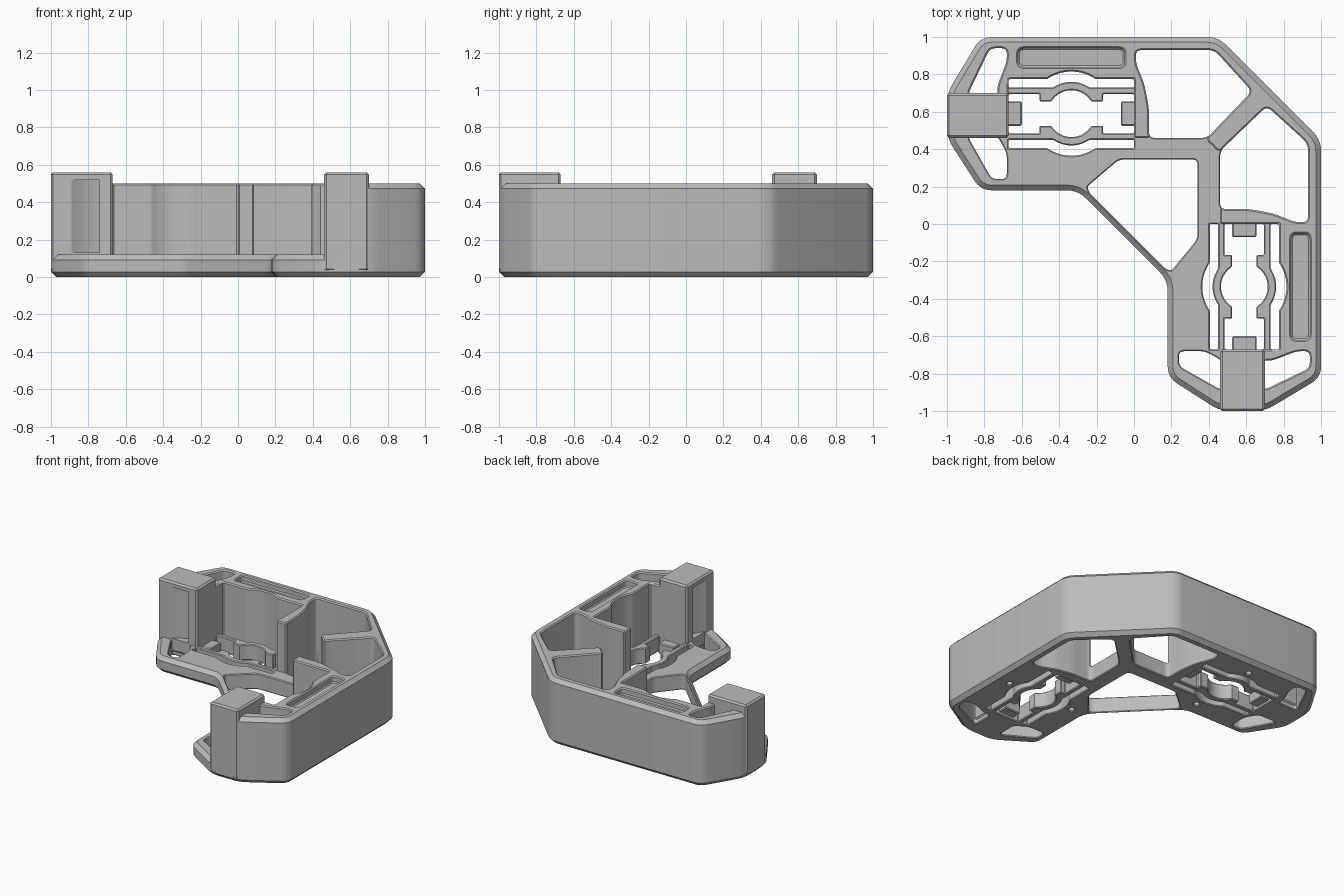
import bpy, bmesh, math
from mathutils import Vector

if "Cube" in bpy.data.objects:
    bpy.data.objects.remove(bpy.data.objects["Cube"])

grey = bpy.data.materials.new("plain grey")
grey.use_nodes = True
colour = (0.5, 0.5, 0.5, 1)
grey.diffuse_color = colour
grey.node_tree.nodes["Principled BSDF"].inputs["Base Color"].default_value = colour

CX, CY, HALF = -0.335, 0.59, 0.335     # middle and half length of one bay
FLOOR, RIM, BLOCK_TOP = 0.12, 0.5, 0.56


def swap(pts):
    """Reflect across the diagonal that joins the two arms."""
    return [(y, x) for x, y in pts]


def rounded(pts, r, steps=5):
    out = []
    for i, p in enumerate(pts):
        p, a, b = Vector(p), Vector(pts[i - 1]), Vector(pts[(i + 1) % len(pts)])
        da, db = a - p, b - p
        cut = min(r, da.length * 0.45, db.length * 0.45)
        s, e = p + da.normalized() * cut, p + db.normalized() * cut
        for k in range(steps + 1):
            t = k / steps
            out.append(tuple(s * (1 - t) ** 2 + p * 2 * t * (1 - t) + e * t * t))
    return out


def prism(name, pts, z0, z1, chamfer=0.0, all_edges=False):
    """Extrude a flat outline; chamfer its top and bottom rims."""
    bm = bmesh.new()
    face = bm.faces.new([bm.verts.new((x, y, z0)) for x, y in pts])
    up = bmesh.ops.extrude_face_region(bm, geom=[face])["geom"]
    bmesh.ops.translate(bm, vec=(0, 0, z1 - z0),
                        verts=[g for g in up if isinstance(g, bmesh.types.BMVert)])
    bmesh.ops.recalc_face_normals(bm, faces=bm.faces)
    if chamfer:
        edges = [e for e in bm.edges
                 if all_edges or abs(e.verts[0].co.z - e.verts[1].co.z) < 1e-5]
        bmesh.ops.bevel(bm, geom=edges, offset=chamfer, segments=1, affect='EDGES')
    mesh = bpy.data.meshes.new(name)
    bm.to_mesh(mesh)
    bm.free()
    obj = bpy.data.objects.new(name, mesh)
    bpy.context.collection.objects.link(obj)
    mesh.materials.append(grey)
    return obj


def carve(obj, cutters, bevel=0.0):
    """Subtract each outline (points, bottom, top) and soften the rims."""
    helpers = []
    for pts, z0, z1 in cutters:
        h = prism("cutter", pts, z0, z1)
        h.hide_render = True
        helpers.append(h)
        m = obj.modifiers.new("cut", 'BOOLEAN')
        m.operation, m.solver, m.object = 'DIFFERENCE', 'EXACT', h
    if bevel:
        b = obj.modifiers.new("soften", 'BEVEL')
        b.width, b.segments, b.angle_limit = bevel, 1, math.radians(50)
        b.use_clamp_overlap = False
    bpy.context.view_layer.update()
    done = bpy.data.meshes.new_from_object(
        obj.evaluated_get(bpy.context.evaluated_depsgraph_get()))
    obj.modifiers.clear()
    obj.data = done
    for h in helpers:
        bpy.data.objects.remove(h)


def box(x0, x1, y0, y1):
    return [(x0, y0), (x1, y0), (x1, y1), (x0, y1)]


def circle(x, y, r, n=20):
    return [(x + r * math.cos(i * math.tau / n), y + r * math.sin(i * math.tau / n))
            for i in range(n)]


def bulge(u, flat, r):
    """Straight edge that swells around the central round opening."""
    return max(flat, math.sqrt(max(r * r - u * u, 0)))


US = [HALF * (i / 40 - 1) for i in range(81)]
outer_edge = [(CX + u, CY + bulge(u, 0.185, 0.225)) for u in US]

# Body outline, half then reflected
half = [(-0.3, 0.18), (-0.82, 0.18), (-1, 0.46), (-1, 0.70), (-0.82, 1), (0.45, 1)]
outline = rounded(half + swap(half)[::-1], 0.06)

# Openings that pass through one arm
back_hole = rounded([(0.01, 0.93), (0.43, 0.93), (0.63, 0.71), (0.39, 0.46), (0.08, 0.46),
                     (0.08, 0.62), (0.055, 0.75), (0.01, 0.86)], 0.035)
end_hole = rounded([(-0.89, 0.69), (-0.77, 0.94), (-0.68, 0.94), (-0.68, 0.87),
                    (-0.73, 0.74), (-0.73, 0.69)], 0.03)
low_hole = rounded([(-0.89, 0.47), (-0.76, 0.24), (-0.68, 0.24), (-0.68, 0.38),
                    (-0.73, 0.47)], 0.03)
arm_holes = [back_hole, end_hole, low_hole]

# Slots and round opening under the bay
for s in (1, -1):
    arm_holes.append([(CX + u, CY + s * bulge(u, 0.185, 0.225)) for u in US]
                     + [(CX + u, CY + s * bulge(u, 0.14, 0.17)) for u in US[::-1]])
us = sorted(US + [-0.1701, -0.1699, 0.1699, 0.1701])
reach = [(u, 0.105 if abs(u) > 0.17 else bulge(u, 0.065, 0.125)) for u in us]
arm_holes.append([(CX + u, CY + v) for u, v in reach]
                 + [(CX + u, CY - v) for u, v in reach[::-1]])

front_hole = rounded([(-0.25, 0.20), (-0.08, 0.345), (0.34, 0.345), (0.34, -0.08),
                      (0.20, -0.25), (0.17, -0.24), (-0.24, 0.17)], 0.03)
through = [(f(h), -0.2, 0.8) for h in arm_holes for f in (list, swap)]
screws = [(f(circle(CX + 0.03, CY + d, 0.02)), -0.1, 0.06)
          for d in (0.28, -0.28) for f in (list, swap)]

# Low floor plate
floor = prism("floor_plate", outline, 0, FLOOR, 0.028)
carve(floor, through + screws + [(front_hole, -0.2, 0.8)], 0.006)

# Tall rear walls, dividers and diagonal spoke
bay = ([(-1.2, 0.6), (-0.67, 0.6)] + outer_edge
       + [(0, 0.46), (0.085, 0.46), (0.085, 0.48), (0.39, 0.48), (0.395, 0.44), (0.42, 0.42)])
bay = bay + swap(bay)[::-1][1:] + [(-1.2, -1.2)]
pocket = rounded(box(-0.62, -0.05, 0.84, 0.94), 0.03)
walls = prism("tall_walls", outline, 0.032, RIM, 0.028)
carve(walls, [(bay, 0.0, 0.9)] + [c for c in through if c[0] in
      (back_hole, swap(back_hole), end_hole, swap(end_hole))]
      + [(f(pocket), 0.45, 0.8) for f in (list, swap)], 0.008)

# End blocks with a side scoop, and the small clip tabs
parts = [floor, walls]
scoop = [(-0.92, 0.44), (-0.74, 0.44), (-0.74, 0.53), (-0.79, 0.52), (-0.86, 0.48)]
for side, f in (("left", swap), ("right", list)):
    block = prism(side + "_end_block", f(box(-1, -0.67, 0.46, 0.70)), 0.03, BLOCK_TOP,
                  0.012, True)
    carve(block, [(f(scoop), 0.13, 0.52)])
    parts.append(block)
    for end, (x0, x1) in (("outer", (-0.68, -0.60)), ("inner", (-0.07, 0.01))):
        parts.append(prism(side + "_" + end + "_clip",
                           f(box(x0, x1, CY - 0.065, CY + 0.065)), 0.02, 0.1, 0.006, True))

bpy.ops.object.select_all(action='DESELECT')
for p in parts:
    p.select_set(True)
bpy.context.view_layer.objects.active = floor
bpy.ops.object.shade_smooth_by_angle(angle=math.radians(30))
